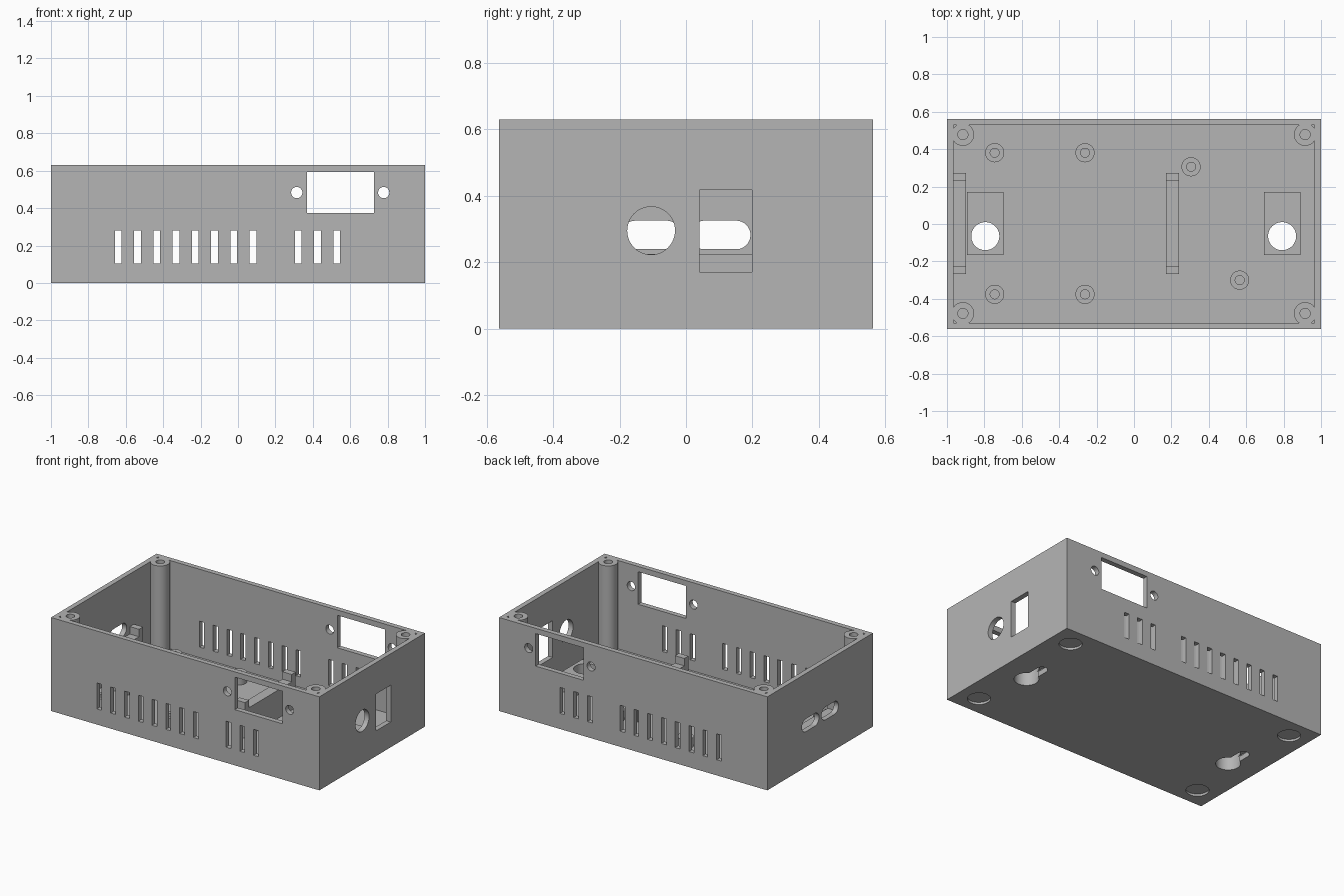
import bpy
import math
from mathutils import Matrix, Vector

if "Cube" in bpy.data.objects:
    bpy.data.objects.remove(bpy.data.objects["Cube"], do_unlink=True)
import bmesh

# Main dimensions
HX, HY, H = 1.0, 0.5625, 0.63
WALL, FLOOR = 0.034, 0.035
STAND_TOP, PAD_TOP = 0.1, 0.1
RAIL_TOP, CLIP_TOP = 0.225, 0.275

grey = bpy.data.materials.new("plain_grey")
grey.use_nodes = True
colour = (0.46, 0.46, 0.46, 1)
grey.diffuse_color = colour
grey.node_tree.nodes["Principled BSDF"].inputs["Base Color"].default_value = colour


def finish(name, bm):
    mesh = bpy.data.meshes.new(name)
    bm.to_mesh(mesh)
    bm.free()
    mesh.materials.append(grey)
    ob = bpy.data.objects.new(name, mesh)
    bpy.context.collection.objects.link(ob)
    return ob


def box(name, x0, x1, y0, y1, z0, z1):
    bm = bmesh.new()
    lo, hi = Vector((x0, y0, z0)), Vector((x1, y1, z1))
    mat = Matrix.Translation((lo + hi) / 2) @ Matrix.Diagonal((*(hi - lo), 1))
    bmesh.ops.create_cube(bm, size=1, matrix=mat)
    return finish(name, bm)


def rod(name, centre, r, length, axis="Z"):
    bm = bmesh.new()
    turn = {"X": Matrix.Rotation(math.pi / 2, 4, "Y"),
            "Y": Matrix.Rotation(math.pi / 2, 4, "X"), "Z": Matrix()}[axis]
    bmesh.ops.create_cone(bm, cap_ends=True, segments=48, radius1=r, radius2=r,
                          depth=length, matrix=Matrix.Translation(centre) @ turn)
    return finish(name, bm)


def post(name, x, y, r, z0, z1):
    return rod(name, (x, y, (z0 + z1) / 2), r, z1 - z0)


def combine(ob, tools, operation):
    # Stack all booleans, then bake them once
    for tool in tools:
        mod = ob.modifiers.new("boolean", "BOOLEAN")
        mod.operation, mod.solver, mod.object = operation, "EXACT", tool
    graph = bpy.context.evaluated_depsgraph_get()
    graph.update()
    baked = bpy.data.meshes.new_from_object(ob.evaluated_get(graph))
    ob.modifiers.clear()
    ob.data = baked
    for tool in tools:
        bpy.data.objects.remove(tool, do_unlink=True)


parts = []

# Open case with corner screw posts
case = box("case", -HX, HX, -HY, HY, 0, H)
combine(case, [box("cavity", WALL - HX, HX - WALL, WALL - HY, HY - WALL, FLOOR, H + 0.1)],
        "DIFFERENCE")
corners = [(sx, sy) for sx in (-1, 1) for sy in (-1, 1)]
combine(case, [post("corner_post", sx * 0.915, sy * 0.478, 0.06, FLOOR - 0.01, H)
               for sx, sy in corners], "UNION")
parts.append(case)

cuts = []
for sx, sy in corners:
    cuts.append(post("screw_hole", sx * 0.915, sy * 0.478, 0.027, 0.2, H + 0.1))
    cuts.append(post("foot_recess", sx * 0.86, sy * 0.43, 0.07, -0.1, 0.015))

# Vents, socket openings and screw holes through front and back
vents = [-0.64 + 0.1028 * i for i in range(8)] + [0.322, 0.425, 0.528]
for x in vents:
    cuts.append(box("vent", x - 0.018, x + 0.018, -0.7, 0.7, 0.105, 0.28))
cuts.append(box("socket", 0.37, 0.727, -0.7, 0.7, 0.375, 0.594))
for x in (0.314, 0.779):
    cuts.append(rod("socket_screw", (x, 0, 0.483), 0.03, 1.4, "Y"))

# Round and square openings in the +x end
cuts.append(rod("round_port", (HX, -0.105, 0.295), 0.072, 0.2, "X"))
cuts.append(box("switch_port", 0.9, 1.1, 0.04, 0.198, 0.17, 0.418))

# Two rounded slots in the -x end
for y0, y1 in ((-0.195, -0.015), (0.012, 0.194)):
    r = 0.043
    cuts.append(box("slot", -1.1, -0.92, y0 + r, y1 - r, 0.282 - r, 0.282 + r))
    for y in (y0 + r, y1 - r):
        cuts.append(rod("slot_end", (-1.01, y, 0.282), r, 0.18, "X"))


# Keyhole hangers: open circle, narrow slot, covered pocket
def keyhole(x):
    y0, y1 = -0.065, 0.08
    return [post("key_hole", x, y0, 0.075, -0.1, 0.3),
            box("key_slot", x - 0.035, x + 0.035, y0, y1, -0.1, 0.07),
            post("key_slot_end", x, y1, 0.035, -0.1, 0.07)]


for x in (-0.795, 0.792):
    cuts += keyhole(x)
    pad = box("keyhole_pad", x - 0.097, x + 0.097, -0.165, 0.172, FLOOR, PAD_TOP)
    pocket = [box("pocket", x - 0.075, x + 0.075, -0.065, 0.08, 0.02, 0.075),
              post("pocket_end", x, 0.08, 0.075, 0.02, 0.075)]
    combine(pad, keyhole(x) + pocket, "DIFFERENCE")
    parts.append(pad)
combine(case, cuts, "DIFFERENCE")

# Board standoffs with pilot holes
spots = [(x, y) for x in (-0.745, -0.262) for y in (-0.376, 0.381)]
for x, y in spots + [(0.305, 0.306), (0.565, -0.3)]:
    stand = post("standoff", x, y, 0.051, FLOOR - 0.005, STAND_TOP)
    combine(stand, [post("pilot", x, y, 0.024, FLOOR + 0.005, 0.3)], "DIFFERENCE")
    parts.append(stand)

# Support rails with a raised clip at each end
for x0, x1 in ((-0.97, -0.898), (0.17, 0.24)):
    rail = box("support_rail", x0, x1, -0.268, 0.272, FLOOR - 0.005, RAIL_TOP)
    clips = [box("clip", x0, x1, y0, y0 + 0.043, 0.1, CLIP_TOP) for y0 in (-0.268, 0.229)]
    combine(rail, clips, "UNION")
    parts.append(rail)

# Smooth the round surfaces, keep edges sharp
bpy.ops.object.select_all(action="DESELECT")
for ob in parts:
    ob.select_set(True)
bpy.context.view_layer.objects.active = case
bpy.ops.object.shade_smooth_by_angle(angle=math.radians(30))
